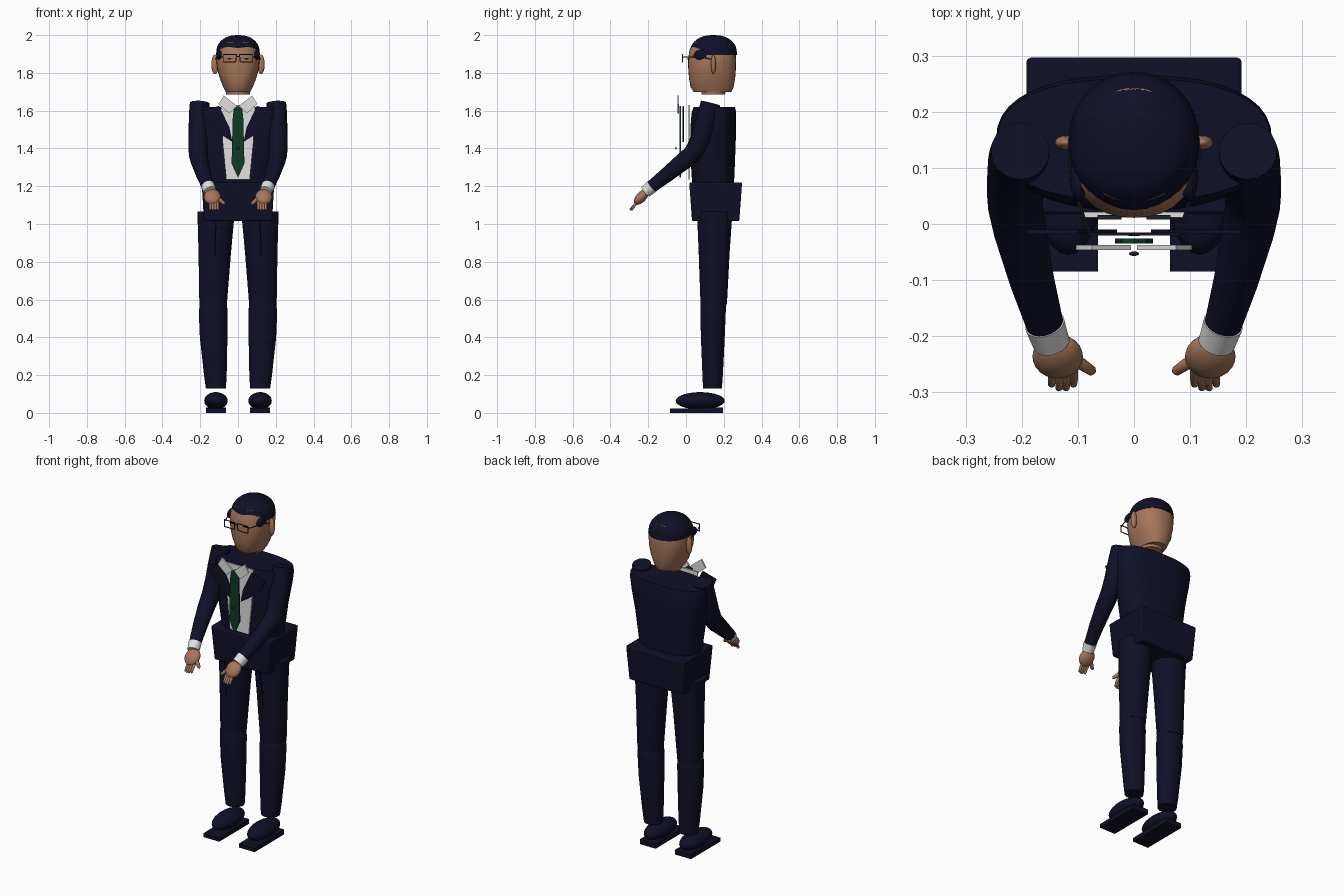
import bpy, bmesh, math
from mathutils import Vector, Matrix

if "Cube" in bpy.data.objects:
    bpy.data.objects.remove(bpy.data.objects["Cube"])


def material(name, rgb):
    m = bpy.data.materials.new(name)
    m.diffuse_color = (*rgb, 1)
    m.use_nodes = True
    m.node_tree.nodes["Principled BSDF"].inputs["Base Color"].default_value = m.diffuse_color
    return m


NAVY = material("navy cloth", (0.005, 0.005, 0.021))
BLACK = material("dark frame", (0.012, 0.015, 0.025))
SKIN = material("skin", (0.38, 0.18, 0.10))
WHITE = material("white shirt", (0.75, 0.75, 0.75))
GREEN = material("green tie", (0.004, 0.045, 0.018))


def finish(name, bm, mat, angle=40):
    bmesh.ops.recalc_face_normals(bm, faces=bm.faces)
    me = bpy.data.meshes.new(name)
    bm.to_mesh(me)
    bm.free()
    me.materials.append(mat)
    ob = bpy.data.objects.new(name, me)
    bpy.context.collection.objects.link(ob)
    if angle:
        bpy.context.view_layer.objects.active = ob
        ob.select_set(True)
        bpy.ops.object.shade_smooth_by_angle(angle=math.radians(angle))
        ob.select_set(False)
    return ob


def skin_rings(name, rings, mat):
    bm = bmesh.new()
    vs = [[bm.verts.new(p) for p in r] for r in rings]
    n = len(vs[0])
    for a, b in zip(vs, vs[1:]):
        for i in range(n):
            bm.faces.new((a[i], a[(i + 1) % n], b[(i + 1) % n], b[i]))
    bm.faces.new(vs[0])
    bm.faces.new(vs[-1])
    return finish(name, bm, mat)


def loft(name, rows, mat, power=2.0, n=32):
    """Upright loft; each row is z, centre x, centre y, half width, half depth."""
    def se(v):
        return math.copysign(abs(v) ** (2 / power), v)
    ang = [2 * math.pi * i / n for i in range(n)]
    return skin_rings(name, [[(cx + rx * se(math.cos(a)), cy + ry * se(math.sin(a)), z)
                              for a in ang] for z, cx, cy, rx, ry in rows], mat)


def tube(name, pts, radii, mat, n=20):
    """Round limb along a path."""
    pts = [Vector(p) for p in pts]
    rings = []
    for i, p in enumerate(pts):
        d = (pts[min(i + 1, len(pts) - 1)] - pts[max(i - 1, 0)]).normalized()
        u = d.cross(Vector((1, 0, 0.01))).normalized()
        v = d.cross(u)
        rings.append([p + radii[i] * (u * math.cos(t) + v * math.sin(t))
                      for t in (2 * math.pi * k / n for k in range(n))])
    return skin_rings(name, rings, mat)


def ball(name, loc, size, mat, tilt=0):
    bm = bmesh.new()
    m = Matrix.Translation(loc) @ Matrix.Rotation(tilt, 4, 'X') @ Matrix.Diagonal((*size, 1))
    bmesh.ops.create_uvsphere(bm, u_segments=24, v_segments=14, radius=1, matrix=m)
    return finish(name, bm, mat, 60)


def plate(name, outline, y, thick, mat):
    """Flat panel facing front from an x, z outline."""
    bm = bmesh.new()
    f = bm.faces.new([bm.verts.new((x, y, z)) for x, z in outline])
    ext = bmesh.ops.extrude_face_region(bm, geom=[f])
    bmesh.ops.translate(bm, vec=(0, thick, 0),
                        verts=[v for v in ext["geom"] if isinstance(v, bmesh.types.BMVert)])
    return finish(name, bm, mat, 0)


# head and neck
loft("head", [(1.70, 0, .14, .066, .100), (1.725, 0, .138, .078, .114), (1.77, 0, .138, .096, .122),
              (1.82, 0, .138, .110, .126), (1.87, 0, .138, .115, .127), (1.92, 0, .14, .110, .122),
              (1.96, 0, .14, .090, .100)], SKIN, 2.3)
loft("neck", [(1.685, 0, .145, .062, .062), (1.75, 0, .145, .07, .07)], SKIN)

# hair cap: rounded dome
dome = [(1.895, 0, .145, .117, .126)]
for k in range(10):
    t = math.radians(k * 9.6)
    c = math.cos(t) ** 0.85
    dome.append((1.91 + .09 * math.sin(t), 0, .145, .115 * c, .124 * c))
loft("hair_cap", dome, NAVY, 2.1)
# thin parting line at the back of the crown
arc = [(.09 * math.sin(a), .135 + .104 * math.cos(a), 1.967)
       for a in (math.radians(-56 + 8 * i) for i in range(15))]
tube("crown_line", arc, [.0045] * len(arc), SKIN, 6)

for s, side in ((-1, "left"), (1, "right")):
    ball(f"ear_{side}", (s * .122, .145, 1.845), (.019, .013, .052), SKIN)
    # sideburn lowering the hairline beside the face
    ball(f"sideburn_{side}", (s * .098, .085, 1.895), (.016, .045, .028), NAVY)
    # glasses: rectangular rim and temple
    rim = [(s * x, -.018, z) for x, z in ((.008, 1.898), (.078, 1.898), (.078, 1.857), (.012, 1.857))]
    for i in range(4):
        tube(f"rim_{side}_{i}", [rim[i], rim[(i + 1) % 4]], [.0028] * 2, BLACK, 6)
    tube(f"temple_{side}", [(s * .078, -.018, 1.885), (s * .113, .08, 1.885), (s * .117, .135, 1.872)],
         [.0026] * 3, BLACK, 6)
    plate(f"eye_{side}", [(s * x, z) for x, z in ((.022, 1.874), (.045, 1.879), (.065, 1.874),
                                                  (.045, 1.871))], .008, .008, BLACK)
tube("glasses_bridge", [(-.01, -.018, 1.888), (.01, -.018, 1.888)], [.003] * 2, BLACK, 6)

# jacket body and hip block
loft("jacket_body", [(1.15, 0, .145, .175, .105), (1.25, 0, .143, .19, .113), (1.40, 0, .142, .212, .120),
                     (1.52, 0, .145, .236, .121), (1.59, 0, .148, .246, .118),
                     (1.62, 0, .15, .243, .109)], NAVY, 2.4, 40)
bm = bmesh.new()
bmesh.ops.create_cube(bm, size=1)
for v in bm.verts:
    top = v.co.z > 0
    v.co = (v.co.x * (.385 if top else .36), .157 + v.co.y * (.28 if top else .25), 1.22 if top else 1.015)
hips = finish("hip_block", bm, NAVY, 30)
bev = hips.modifiers.new("soft edges", 'BEVEL')
bev.width, bev.segments = .008, 2

# shirt front, tie, button
plate("shirt_front", [(-.09, 1.63), (.09, 1.63), (.082, 1.44), (.062, 1.235), (-.062, 1.235), (-.082, 1.44)],
      .012, .009, WHITE)
plate("tie", [(-.022, 1.61), (0, 1.625), (.022, 1.61), (.028, 1.56), (.034, 1.32), (0, 1.245),
              (-.034, 1.32), (-.028, 1.56)], -.035, .009, GREEN)
ball("button", (0, -.053, 1.40), (.009, .004, .007), BLACK)

for s, side in ((-1, "left"), (1, "right")):
    def m(*pts):
        return [(s * p[0], *p[1:]) for p in pts]

    # lapel and collar wing
    plate(f"lapel_{side}", m((.10, 1.625), (.19, 1.60), (.165, 1.54), (.085, 1.47), (.03, 1.435),
                             (.045, 1.51)), -.018, .008, NAVY)
    plate(f"collar_{side}", m((.075, 1.68), (.103, 1.635), (.045, 1.585), (.005, 1.625)),
          -.046, .009, WHITE)

    # sleeve, shirt cuff
    tube(f"sleeve_{side}", m((.203, .130, 1.64), (.206, .115, 1.58), (.210, .078, 1.46), (.212, .052, 1.40),
                             (.211, .028, 1.365), (.204, -.01, 1.335), (.182, -.10, 1.262),
                             (.157, -.185, 1.195)),
         [.052, .054, .052, .050, .049, .047, .040, .033], NAVY)
    tube(f"cuff_{side}", m((.159, -.178, 1.201), (.147, -.213, 1.172)), [.036, .033], WHITE)

    # hand with four fingers and thumb
    ball(f"palm_{side}", (s * .136, -.236, 1.143), (.045, .027, .050), SKIN, math.radians(-43))
    for i in range(4):
        x = .108 + .013 * i
        tip = -.293 if i in (1, 2) else -.286
        tube(f"finger_{side}_{i}", m((x, -.25, 1.125), (x - .001, -.275, 1.097), (x, tip, 1.077),
                                     (x, tip - .003, 1.074)), [.009, .0075, .0065, .003], SKIN, 10)
    tube(f"thumb_{side}", m((.12, -.235, 1.145), (.093, -.25, 1.125), (.075, -.262, 1.108),
                            (.071, -.264, 1.104)), [.014, .011, .009, .004], SKIN, 12)

    # trouser leg in two sections, with a front crease strip
    loft(f"thigh_{side}", [(.57, s * .131, .147, .072, .068), (.60, s * .131, .147, .074, .071),
                           (.85, s * .123, .149, .086, .082), (1.065, s * .116, .152, .099, .094)], NAVY)
    loft(f"shin_{side}", [(.13, s * .117, .140, .053, .050), (.20, s * .120, .141, .060, .054),
                          (.40, s * .129, .142, .073, .063), (.52, s * .131, .143, .076, .067),
                          (.575, s * .131, .144, .073, .068), (.59, s * .131, .144, .067, .062)], NAVY)
    bm = bmesh.new()
    bm.faces.new([bm.verts.new(p) for p in m((.114, .04, 1.02), (.122, .04, 1.02),
                                             (.126, .079, .65), (.122, .079, .65))])
    finish(f"crease_{side}", bm, NAVY, 0)

    # shoe: rounded upper on a flat sole
    ball(f"shoe_{side}", (s * .117, .075, .064), (.062, .130, .046), NAVY)
    bm = bmesh.new()
    bmesh.ops.create_cube(bm, size=1, matrix=Matrix.Translation((s * .117, .055, .0145))
                          @ Matrix.Diagonal((.105, .28, .029, 1)))
    for v in bm.verts:
        if v.co.y < 0 and v.co.z > .01:
            v.co.z = .022
    finish(f"sole_{side}", bm, NAVY, 0)
